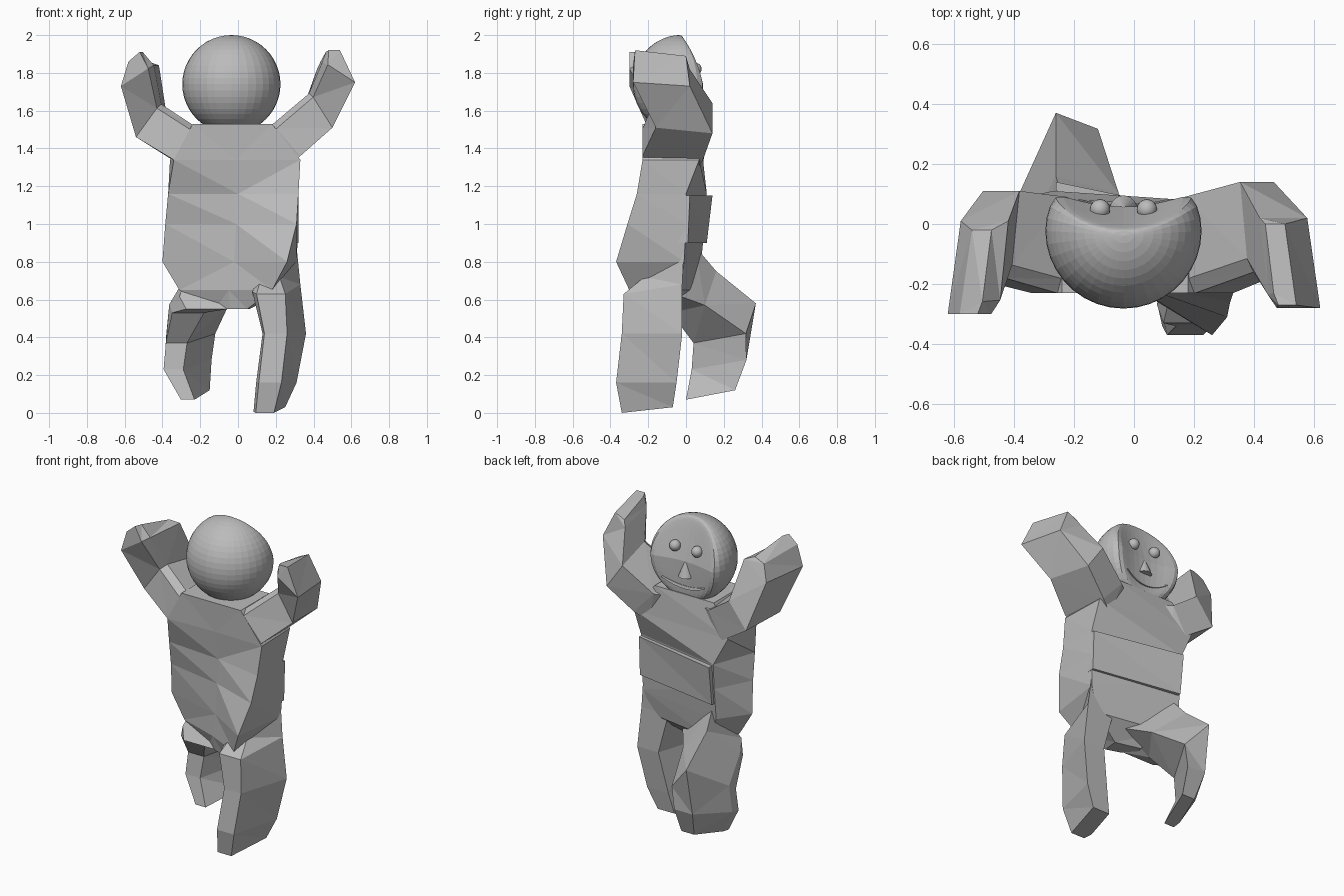
import bpy, bmesh, math
from mathutils import Vector

default = bpy.data.objects.get("Cube")
if default:
    bpy.data.objects.remove(default, do_unlink=True)

# One plain clay grey for everything
clay = bpy.data.materials.new("clay_grey")
clay.use_nodes = True
clay.diffuse_color = (0.5, 0.5, 0.5, 1)
clay.node_tree.nodes["Principled BSDF"].inputs["Base Color"].default_value = (0.5, 0.5, 0.5, 1)


def finish(name, bm, smooth=False):
    """Turn a bmesh into a named object with the clay material."""
    bmesh.ops.recalc_face_normals(bm, faces=bm.faces)
    for face in bm.faces:
        face.smooth = smooth
    mesh = bpy.data.meshes.new(name)
    bm.to_mesh(mesh)
    bm.free()
    mesh.materials.append(clay)
    obj = bpy.data.objects.new(name, mesh)
    bpy.context.collection.objects.link(obj)
    return obj


def chamfer(ring, index, amount):
    """Replace one corner of a ring by two points."""
    corner = ring[index]
    before, after = ring[index - 1], ring[(index + 1) % len(ring)]
    cut = [corner.lerp(before, amount), corner.lerp(after, amount)]
    return ring[:index] + cut + ring[index + 1:]


def loft(name, rings):
    """Skin a row of equal-sized rings and close both ends."""
    bm = bmesh.new()
    rows = [[bm.verts.new(point) for point in ring] for ring in rings]
    count = len(rows[0])
    for low, high in zip(rows, rows[1:]):
        for i in range(count):
            j = (i + 1) % count
            bm.faces.new((low[i], low[j], high[j], high[i]))
    bm.faces.new(rows[0])
    bm.faces.new(rows[-1])
    bmesh.ops.triangulate(bm, faces=bm.faces)
    return finish(name, bm)


def level_ring(z, *corners):
    return [Vector((x, y, z)) for x, y in corners]


def arm_ring(x_low, z_low, x_up, z_up, y_back, y_front, drop=0):
    """Arm section: the face side sits closer to the body and lower."""
    inset = 0.93
    ring = [Vector((x_low, y_back, z_low)), Vector((x_low * inset, y_front, z_low - drop)),
            Vector((x_up * inset, y_front, z_up - 2 * drop)), Vector((x_up, y_back, z_up))]
    return chamfer(ring, 3, 0.15)


def leg_ring(x0, x1, shear, y_back, z_back, y_front, z_front, drop=0):
    """Leg section: sheared, with the inner front corner lowered by drop."""
    ring = [Vector((x0, y_back, z_back)), Vector((x1 - shear, y_back, z_back)),
            Vector((x1, y_front - drop / 3, z_front - drop)),
            Vector((x0 + shear, y_front, z_front))]
    return chamfer(ring, 0, 0.2)


# Twisted torso, from shoulders to crotch
loft("torso", [level_ring(*row) for row in (
    (1.53, (-0.24, -0.23), (-0.03, -0.23), (0.18, -0.23), (0.18, 0.06), (-0.24, 0.06)),
    (1.34, (-0.34, -0.23), (-0.01, -0.22), (0.33, -0.23), (0.32, 0.07), (-0.36, 0.09)),
    (1.16, (-0.37, -0.17), (0.00, -0.20), (0.32, -0.26), (0.32, 0.00), (-0.27, 0.11)),
    (1.00, (-0.385, -0.13), (-0.01, -0.20), (0.31, -0.31), (0.32, 0.00), (-0.27, 0.10)),
    (0.80, (-0.40, -0.10), (-0.02, -0.20), (0.26, -0.37), (0.31, -0.01), (-0.27, 0.08)),
    (0.65, (-0.31, -0.10), (-0.05, -0.19), (0.18, -0.30), (0.26, -0.03), (-0.20, 0.05)),
    (0.55, (-0.12, -0.12), (-0.04, -0.17), (0.05, -0.20), (0.06, -0.10), (-0.10, -0.06)))])

# Raised band across the belly
loft("belly_band", [level_ring(*row) for row in (
    (1.15, (-0.26, 0.00), (0.31, -0.08), (0.32, 0.02), (-0.26, 0.14)),
    (0.90, (-0.26, 0.00), (0.31, -0.08), (0.32, 0.01), (-0.26, 0.11)))])

# Arms raised, bent at the elbows
loft("left_arm", [arm_ring(*row) for row in (
    (0.24, 1.28, 0.12, 1.48, -0.21, 0.05),
    (0.33, 1.36, 0.18, 1.53, -0.23, 0.09, 0.02),
    (0.50, 1.51, 0.38, 1.70, -0.16, 0.14, 0.03),
    (0.62, 1.75, 0.45, 1.86, -0.28, 0.02, 0.02),
    (0.54, 1.92, 0.47, 1.92, -0.27, 0.00, 0.03))])
loft("right_arm", [arm_ring(*row) for row in (
    (-0.26, 1.26, -0.16, 1.48, -0.21, 0.05),
    (-0.34, 1.34, -0.24, 1.53, -0.23, 0.09, 0.02),
    (-0.54, 1.46, -0.41, 1.64, -0.18, 0.11, 0.02),
    (-0.62, 1.73, -0.45, 1.84, -0.30, 0.01),
    (-0.58, 1.86, -0.51, 1.92, -0.30, -0.02, 0.03))])

# Standing leg and stepping leg
loft("left_leg", [leg_ring(*row) for row in (
    (0.10, 0.31, 0.09, -0.22, 0.72, -0.01, 0.88),
    (0.06, 0.33, 0.08, -0.33, 0.63, -0.02, 0.68),
    (0.11, 0.36, 0.10, -0.34, 0.42, -0.02, 0.42),
    (0.08, 0.31, 0.08, -0.37, 0.16, -0.05, 0.16),
    (0.07, 0.25, 0.06, -0.34, 0.00, -0.07, 0.03))])
loft("right_leg", [leg_ring(*row) for row in (
    (-0.33, 0.05, 0.10, -0.16, 0.55, 0.05, 0.88, 0.26),
    (-0.39, -0.05, 0.13, -0.08, 0.53, 0.16, 0.75, 0.18),
    (-0.41, -0.12, 0.15, 0.04, 0.37, 0.37, 0.58, 0.16),
    (-0.42, -0.14, 0.15, 0.03, 0.23, 0.32, 0.28),
    (-0.32, -0.15, 0.08, 0.00, 0.07, 0.26, 0.12))])

# Head: a ball pressed softly into a shallow dish on the face side
HEAD = Vector((-0.035, -0.02, 1.74))
RADIUS = 0.26


def face_depth(x, z):
    return 0.06 + (x - HEAD.x) ** 2 - 0.28 * max(0, z - HEAD.z)


def press(y, x, z):
    """Blend the ball's depth smoothly into the dish."""
    dish = face_depth(x, z)
    return (y + dish - math.hypot(y - dish, 0.045)) / 2


bm = bmesh.new()
bmesh.ops.create_uvsphere(bm, u_segments=36, v_segments=24, radius=RADIUS)
bmesh.ops.translate(bm, verts=bm.verts, vec=HEAD)
for vert in bm.verts:
    vert.co.y = press(*vert.co.yxz)
finish("head", bm)

# Eyes
for side, name in ((-1, "right_eye"), (1, "left_eye")):
    bm = bmesh.new()
    bmesh.ops.create_uvsphere(bm, u_segments=16, v_segments=10, radius=0.034)
    x = HEAD.x + side * 0.078
    bmesh.ops.translate(bm, verts=bm.verts, vec=(x, face_depth(x, 1.82) + 0.005, 1.82))
    finish(name, bm, smooth=True)

# Cone nose, point up
bm = bmesh.new()
bmesh.ops.create_cone(bm, cap_ends=True, segments=20, radius1=0.045, radius2=0, depth=0.11)
bmesh.ops.translate(bm, verts=bm.verts, vec=(HEAD.x, 0.05, 1.70))
finish("nose", bm)

# Thin smiling lip that follows the face
lip = []
for step in range(13):
    t = step / 6 - 1
    x, z = HEAD.x + 0.15 * t, 1.575 + 0.04 * t * t
    ball = math.sqrt(RADIUS ** 2 - (x - HEAD.x) ** 2 - (z - HEAD.z) ** 2) + HEAD.y
    y = press(ball, x, z)
    thick = 0.003 + 0.006 * (1 - t * t)
    lip.append([Vector((x, y - 0.02, z - thick)), Vector((x, y + 0.008, z - thick)),
                Vector((x, y + 0.004, z + thick)), Vector((x, y - 0.02, z + thick))])
loft("mouth", lip)
